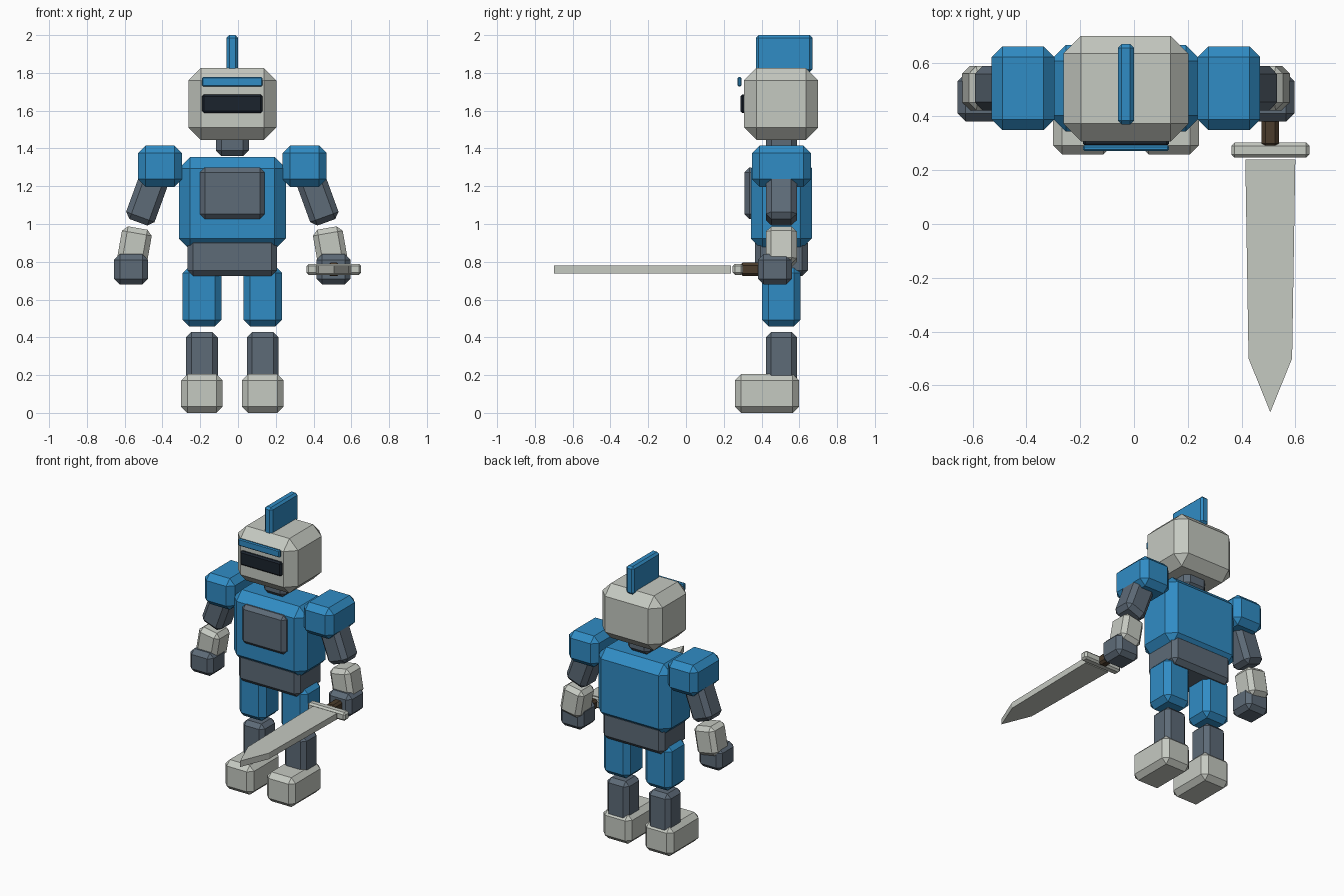
import bpy, bmesh, math
from mathutils import Matrix, Vector

if "Cube" in bpy.data.objects:
    bpy.data.objects.remove(bpy.data.objects["Cube"])

CX, CY = -0.03, 0.505   # centre line of the figure


def material(name, rgb):
    m = bpy.data.materials.new(name)
    m.diffuse_color = (*rgb, 1.0)
    m.use_nodes = True
    m.node_tree.nodes["Principled BSDF"].inputs["Base Color"].default_value = m.diffuse_color
    return m


BLUE = material("armour_blue", (0.030, 0.265, 0.560))
SLATE = material("slate_grey", (0.110, 0.145, 0.185))
PALE = material("pale_grey", (0.560, 0.585, 0.535))
DARK = material("visor_black", (0.011, 0.017, 0.027))
BROWN = material("grip_brown", (0.070, 0.045, 0.025))


def finish(name, bm, mat):
    bmesh.ops.recalc_face_normals(bm, faces=bm.faces)
    mesh = bpy.data.meshes.new(name)
    bm.to_mesh(mesh)
    bm.free()
    mesh.materials.append(mat)
    obj = bpy.data.objects.new(name, mesh)
    bpy.context.collection.objects.link(obj)
    return obj


def block(name, mat, x, y, z, bevel, tilt=0.0):
    """Chamfered box from (min, max) ranges, tilted about its centre around y."""
    lo, hi = Vector((x[0], y[0], z[0])), Vector((x[1], y[1], z[1]))
    bm = bmesh.new()
    bmesh.ops.create_cube(bm, size=1.0)
    bmesh.ops.scale(bm, vec=hi - lo, verts=bm.verts)
    bmesh.ops.bevel(bm, geom=bm.edges[:], offset=bevel, segments=1,
                    affect='EDGES', profile=0.5)
    move = Matrix.Translation((lo + hi) / 2)
    bm.transform(move @ Matrix.Rotation(math.radians(tilt), 4, 'Y'))
    return finish(name, bm, mat)


def around(c, size):
    return (c - size / 2, c + size / 2)


# Head, crest, visor and brow
block("head", PALE, around(CX, 0.465), (0.307, 0.70), (1.445, 1.827), 0.066)
block("crest", BLUE, around(CX, 0.06), (0.37, 0.669), (1.805, 2.0), 0.014)
block("visor", DARK, around(CX, 0.32), (0.288, 0.33), (1.588, 1.686), 0.01)
block("brow", BLUE, around(CX, 0.32), (0.272, 0.293), (1.728, 1.778), 0.006)
block("neck", SLATE, around(CX, 0.175), around(CY, 0.165), (1.36, 1.48), 0.03)

# Torso
block("torso", BLUE, around(CX, 0.566), around(CY, 0.322), (0.863, 1.355), 0.06)
block("chest_plate", SLATE, around(CX, 0.342), (0.31, 0.37), (1.027, 1.298), 0.025)
block("waist", SLATE, around(CX, 0.474), around(CY, 0.28), (0.725, 0.93), 0.03)

# Arms and legs, once per side
for side, s in (("left", -1), ("right", 1)):
    def limb(part, mat, offset, w, y, z, bevel, tilt=0.0):
        block(f"{side}_{part}", mat, around(CX + s * offset, w), y, z, bevel, -s * tilt)

    limb("shoulder", BLUE, 0.383, 0.233, around(CY, 0.312), (1.197, 1.415), 0.04)
    limb("upper_arm", SLATE, 0.446, 0.16, around(CY, 0.164), (1.0, 1.30), 0.03, 20)
    limb("forearm", PALE, 0.518, 0.16, around(CY, 0.164), (0.78, 0.98), 0.028, 10)
    limb("hand", SLATE, 0.536, 0.18, (0.381, 0.561), (0.68, 0.84), 0.03)
    limb("thigh", BLUE, 0.161, 0.206, around(CY, 0.204), (0.458, 0.775), 0.035)
    limb("shin", SLATE, 0.161, 0.168, around(CY, 0.164), (0.14, 0.428), 0.028)
    limb("boot", PALE, 0.161, 0.22, (0.259, 0.598), (0.0, 0.205), 0.033)

# Sword held forward in the right hand
SX, SZ = 0.507, 0.76
block("sword_grip", BROWN, around(SX, 0.064), (0.285, 0.47), around(SZ, 0.07), 0.014)
block("sword_guard", PALE, around(SX, 0.29), (0.247, 0.303), around(SZ, 0.058), 0.012)

outline = [(-0.093, 0.239), (-0.081, -0.50), (0.0, -0.70), (0.081, -0.50), (0.093, 0.239)]
bm = bmesh.new()
face = bm.faces.new([bm.verts.new((SX + x, y, SZ - 0.021)) for x, y in outline])
top = bmesh.ops.extrude_face_region(bm, geom=[face])["geom"]
bmesh.ops.translate(bm, vec=(0, 0, 0.042),
                    verts=[v for v in top if isinstance(v, bmesh.types.BMVert)])
finish("sword_blade", bm, PALE)
